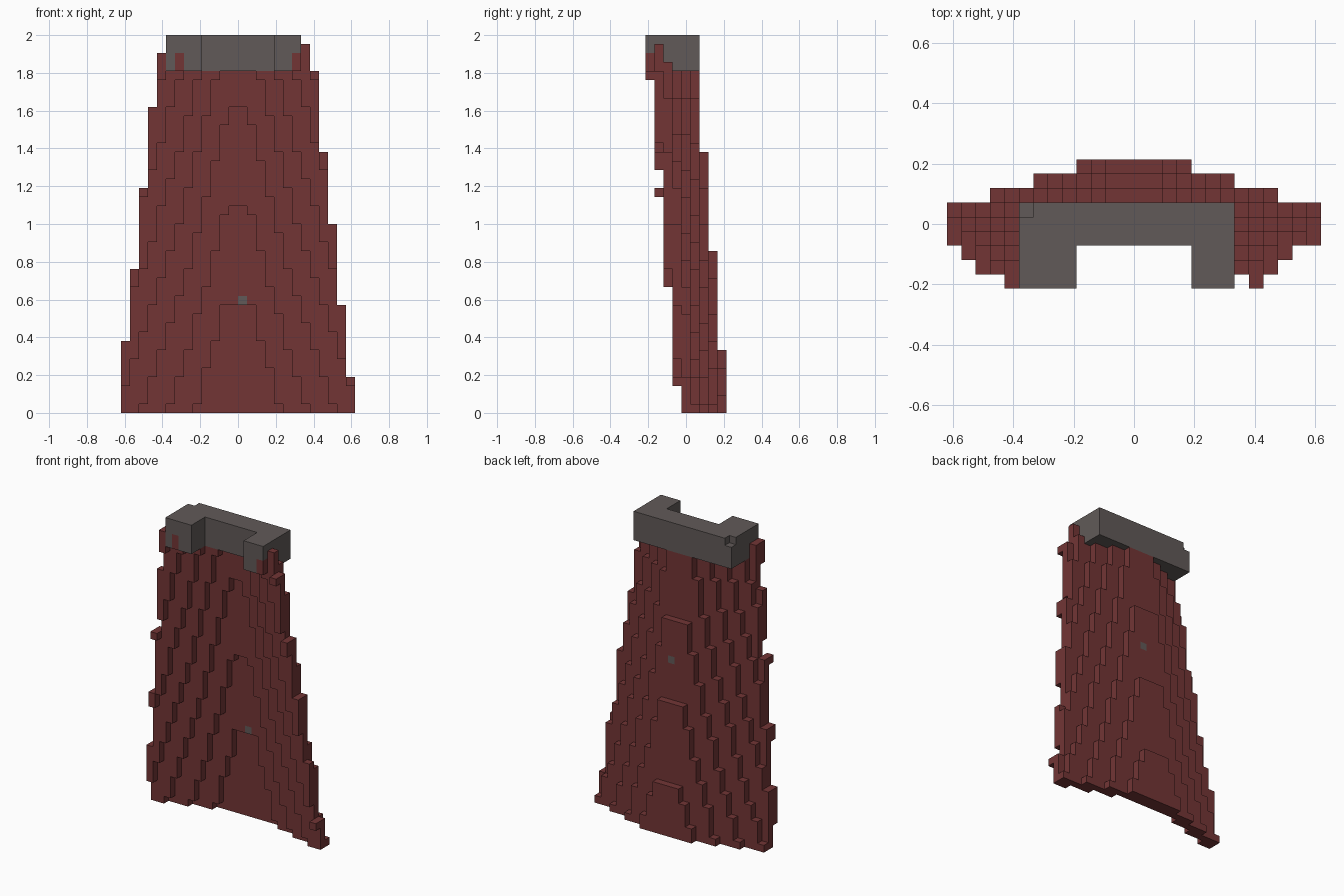
import bpy, bmesh, math

if "Cube" in bpy.data.objects:
    bpy.data.objects.remove(bpy.data.objects["Cube"])

V = 2 / 42                      # block size; the model is 26 x 9 x 42 blocks
NX, NY, NZ = 26, 9, 42


def material(name, rgb):
    m = bpy.data.materials.new(name)
    m.diffuse_color = (*rgb, 1)
    m.use_nodes = True
    m.node_tree.nodes["Principled BSDF"].inputs["Base Color"].default_value = m.diffuse_color
    return m


RED = material("dark red cloth", (0.170, 0.036, 0.036))
GREY = material("warm grey", (0.120, 0.102, 0.098))

# the four corners of each face of a unit block, by outward direction
SIDES = {
    (1, 0, 0): [(1, 0, 0), (1, 1, 0), (1, 1, 1), (1, 0, 1)],
    (-1, 0, 0): [(0, 0, 0), (0, 0, 1), (0, 1, 1), (0, 1, 0)],
    (0, 1, 0): [(0, 1, 0), (0, 1, 1), (1, 1, 1), (1, 1, 0)],
    (0, -1, 0): [(0, 0, 0), (1, 0, 0), (1, 0, 1), (0, 0, 1)],
    (0, 0, 1): [(0, 0, 1), (1, 0, 1), (1, 1, 1), (0, 1, 1)],
    (0, 0, -1): [(0, 0, 0), (0, 1, 0), (1, 1, 0), (1, 0, 0)],
}


def build(name, blocks):
    """Make an object from {(i, j, k): material index}, outer faces only."""
    bm = bmesh.new()
    verts = {}

    def vert(p):
        if p not in verts:
            verts[p] = bm.verts.new(((p[0] - NX / 2) * V, (p[1] - NY / 2) * V, p[2] * V))
        return verts[p]

    for (i, j, k), mat in blocks.items():
        for (dx, dy, dz), corners in SIDES.items():
            if (i + dx, j + dy, k + dz) not in blocks:
                f = bm.faces.new([vert((i + a, j + b, k + c)) for a, b, c in corners])
                f.material_index = mat
    # merge flat neighbours into larger faces
    bmesh.ops.dissolve_limit(bm, angle_limit=0.01, verts=bm.verts[:], edges=bm.edges[:],
                             delimit={'MATERIAL', 'NORMAL'})
    me = bpy.data.meshes.new(name)
    bm.to_mesh(me)
    bm.free()
    me.materials.append(RED)
    me.materials.append(GREY)
    ob = bpy.data.objects.new(name, me)
    bpy.context.collection.objects.link(ob)
    return ob


# cape: a curved, leaning sheet that narrows upward
LEFT_STEPS = [8, 16, 25, 34, 40]
RIGHT_STEPS = [4, 12, 21, 29, 38, 41]
cape = {}
for k in range(NZ - 1):
    first = sum(k >= s for s in LEFT_STEPS)
    last = NX - sum(k >= s for s in RIGHT_STEPS)
    scale = 13.2 / (13.2 - k / 8.6)
    for i in range(first, last):
        if k >= 38 and 5 <= i < 20:      # the collar sits here
            continue
        x = abs(i + 0.5 - NX / 2) * scale
        lean = k / 11 + 1e-6
        front = 7 - max(0, math.floor(max(0, x - 1.5) * 0.34 + lean - 1 / 11))
        back = 9 - math.floor(max(0, x - 2) * 0.34 + lean + 0.37)
        front = max(0, front)
        for j in range(front, max(back, front + 1)):
            cape[i, j, k] = 0
# two grey specks, one in front and one behind
for speck in ((13, 6, 12), (13, 6, 23)):
    cape[speck] = 1
build("cape", cape)

# collar: a U-shaped band open to the front, with cloth patches on its arms
collar = {(i, j, k): 1 for i in range(5, 20) for j in range(6) for k in range(38, 42)
          if j >= 3 or not 9 <= i < 17}
del collar[5, 5, 41]
for i in (6, 19):
    for k in (38, 39):
        collar[i, 0, k] = 0
build("collar", collar)
